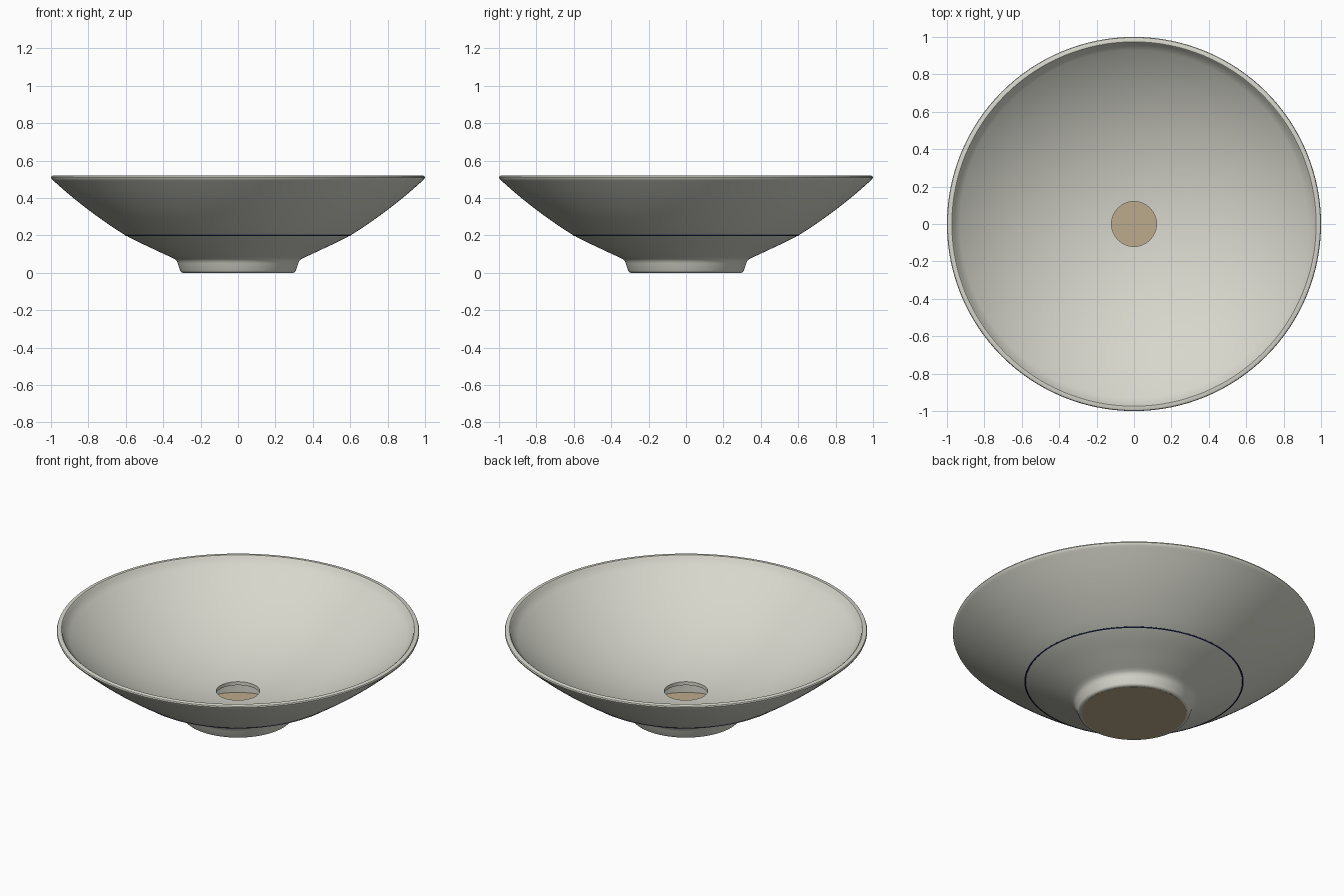
import bpy
import bmesh
from math import cos, sin, pi, sqrt, radians

cube = bpy.data.objects.get("Cube")
if cube:
    bpy.data.objects.remove(cube, do_unlink=True)

SEGMENTS = 128


def material(name, rgb):
    m = bpy.data.materials.new(name)
    m.use_nodes = True
    m.diffuse_color = (*rgb, 1)
    m.node_tree.nodes["Principled BSDF"].inputs["Base Color"].default_value = (*rgb, 1)
    return m


def add_object(name, bm, mat, sharp=35):
    bmesh.ops.recalc_face_normals(bm, faces=bm.faces)
    mesh = bpy.data.meshes.new(name)
    bm.to_mesh(mesh)
    bm.free()
    ob = bpy.data.objects.new(name, mesh)
    bpy.context.collection.objects.link(ob)
    mesh.materials.append(mat)
    bpy.ops.object.select_all(action='DESELECT')
    ob.select_set(True)
    bpy.context.view_layer.objects.active = ob
    bpy.ops.object.shade_smooth_by_angle(angle=radians(sharp))
    return ob


def lathe(name, profile, mat):
    """Turn a closed (radius, height) profile about the z axis."""
    bm = bmesh.new()
    rings = []
    for r, z in profile:
        rings.append([bm.verts.new((r * cos(2 * pi * i / SEGMENTS),
                                    r * sin(2 * pi * i / SEGMENTS), z))
                      for i in range(SEGMENTS)])
    for a, b in zip(rings, rings[1:] + rings[:1]):
        for i in range(SEGMENTS):
            j = (i + 1) % SEGMENTS
            bm.faces.new((a[i], a[j], b[j], b[i]))
    return add_object(name, bm, mat)


def smooth_path(points, steps=6):
    """Catmull-Rom curve through the given points."""
    pts = [points[0]] + points + [points[-1]]
    out = []
    for p0, p1, p2, p3 in zip(pts, pts[1:], pts[2:], pts[3:]):
        for s in range(steps):
            t = s / steps
            out.append(tuple(
                0.5 * (2 * b + (c - a) * t + (2 * a - 5 * b + 4 * c - d) * t * t
                       + (3 * b - a - 3 * c + d) * t ** 3)
                for a, b, c, d in zip(p0, p1, p2, p3)))
    return out + [points[-1]]


cream = material("cream ceramic", (0.68, 0.68, 0.61))
tan = material("tan base", (0.5, 0.41, 0.26))
navy = material("navy line", (0.01, 0.015, 0.06))

# Inside of the bowl: a shallow spherical cap with a drain hole
HOLE, LIP, R = 0.12, 0.965, 1.458
inside = []
for i in range(25):
    r = HOLE + (LIP - HOLE) * i / 24
    inside.append((r, 0.141 + R - sqrt(R * R - r * r)))

# Rim: flat top with a rounded outer edge
rim = [(0.968, 0.515), (0.974, 0.52), (0.99, 0.52), (0.997, 0.517),
       (1.0, 0.51), (0.997, 0.502)]

# Outside of the bowl, flaring from the foot
outside = smooth_path([(0.99, 0.495), (0.88, 0.4), (0.75, 0.3), (0.6, 0.2),
                       (0.45, 0.126), (0.355, 0.082)])

# Foot ring with soft edges, hollow below the drain
foot = [(0.337, 0.073), (0.327, 0.062), (0.322, 0.05), (0.31, 0.012),
        (0.305, 0.004), (0.297, 0.0), (0.288, 0.0)]
hollow = [(0.288, 0.1), (0.27, 0.12), (HOLE, 0.125)]

lathe("bowl", inside + rim + outside + foot + hollow, cream)

# Base disc closing the foot
bm = bmesh.new()
bmesh.ops.create_circle(bm, cap_ends=True, segments=SEGMENTS, radius=0.29)
for v in bm.verts:
    v.co.z = 0.001
bmesh.ops.solidify(bm, geom=bm.faces[:], thickness=0.003)
low = min(v.co.z for v in bm.verts)
bmesh.ops.translate(bm, verts=bm.verts, vec=(0, 0, -low - 0.0005))
add_object("base_disc", bm, tan)

# Thin painted line around the outside
lathe("painted_line", [(0.595, 0.2), (0.5985, 0.1965), (0.6055, 0.2005), (0.602, 0.204)], navy)
